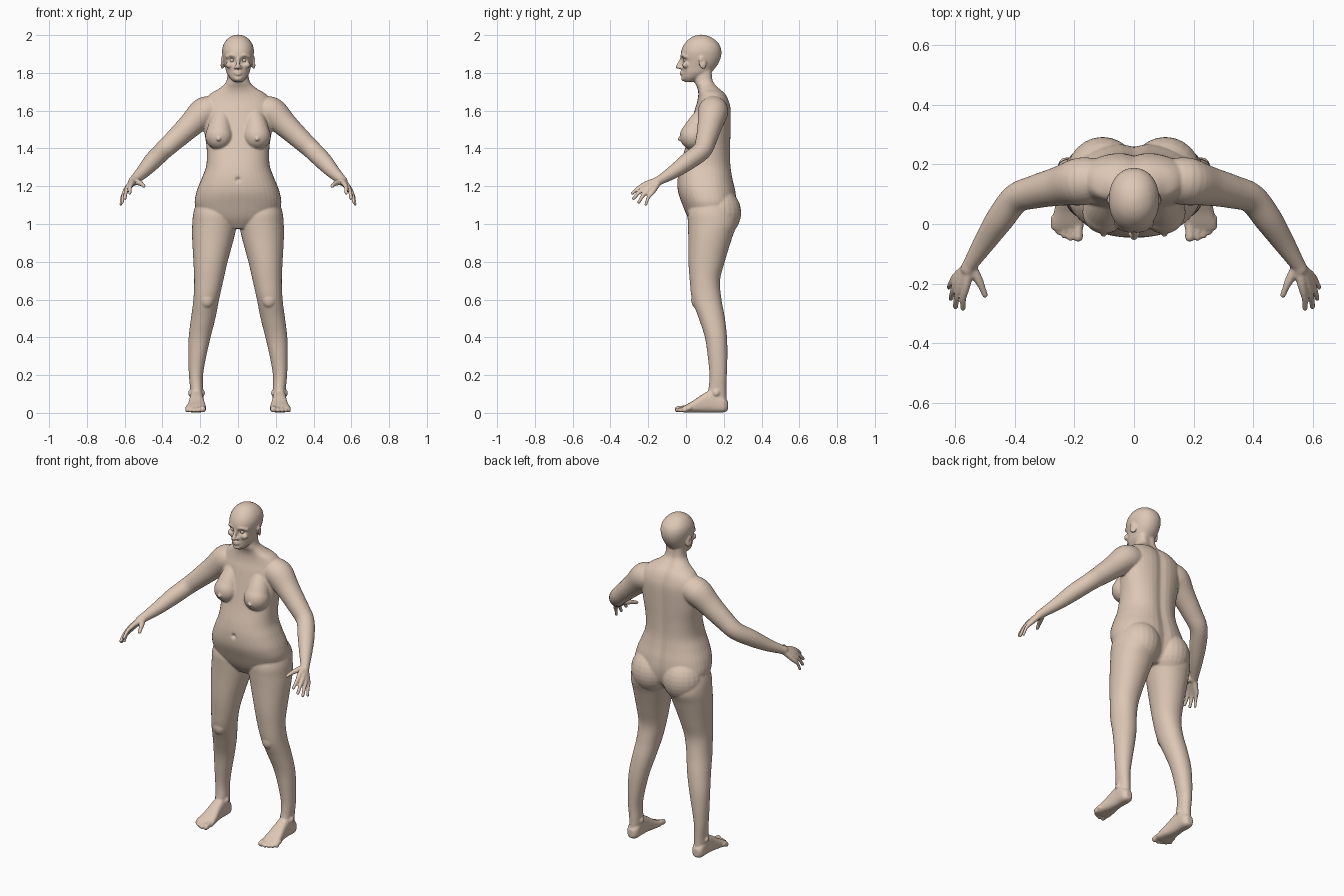
import bpy, bmesh, math
from mathutils import Vector, Matrix

skin = bpy.data.materials.new("skin")
skin.diffuse_color = (0.72, 0.57, 0.46, 1)
bm = bmesh.new()


def smooth_path(rows, steps=5):
    """Catmull-Rom interpolation through rows of numbers."""
    out, n = [], len(rows)
    for i in range(n - 1):
        p = [rows[max(0, min(n - 1, i + k))] for k in (-1, 0, 1, 2)]
        for j in range(steps):
            t = j / steps
            out.append([0.5 * (2 * b + (c - a) * t + (2 * a - 5 * b + 4 * c - d) * t * t
                               + (3 * b - a - 3 * c + d) * t ** 3) for a, b, c, d in zip(*p)])
    return out + [list(rows[-1])]


def skin_rings(rings, mirror):
    for s in ((1, -1) if mirror else (1,)):
        vs = [[bm.verts.new((p[0] * s, p[1], p[2])) for p in r] for r in rings]
        n = len(vs[0])
        for a, b in zip(vs, vs[1:]):
            for i in range(n):
                bm.faces.new((a[i], a[(i + 1) % n], b[(i + 1) % n], b[i]))
        bm.faces.new(vs[0][::-1])
        bm.faces.new(vs[-1])


def loft(rows, mirror=False, power=2.3, along="z", groove=0.0, n=40):
    """Rows are (position, x0, x1, w0, w1): box limits of each rounded section."""
    rings = []
    for h, x0, x1, w0, w1 in smooth_path(rows):
        ring = []
        for i in range(n):
            a = 2 * math.pi * i / n
            c, s = math.cos(a), math.sin(a)
            x = (x0 + x1) / 2 + (x1 - x0) / 2 * math.copysign(abs(c) ** (2 / power), c)
            w = (w0 + w1) / 2 + (w1 - w0) / 2 * math.copysign(abs(s) ** (2 / power), s)
            if s > 0:
                w -= groove * math.exp(-(x / 0.03) ** 2)
            ring.append((x, w, h) if along == "z" else (x, h, w))
        rings.append(ring)
    skin_rings(rings, mirror)


def ball(c, r, mirror=False, rot=(0, 0, 0)):
    for s in ((1, -1) if mirror else (1,)):
        m = Matrix.Translation((c[0] * s, c[1], c[2]))
        m = m @ Matrix.Rotation(rot[0], 4, 'X') @ Matrix.Rotation(rot[2] * s, 4, 'Z')
        m = m @ Matrix.Diagonal((*r, 1))
        bmesh.ops.create_uvsphere(bm, u_segments=24, v_segments=16, radius=1, matrix=m)


def tube(rows, mirror=False, n=20):
    """Rows are (x, y, z, radius); ends are rounded."""
    path, rings = smooth_path(rows), []
    for i, p in enumerate(path):
        a, b = path[max(0, i - 1)], path[min(len(path) - 1, i + 1)]
        t = (Vector(b[:3]) - Vector(a[:3])).normalized()
        u = t.cross(Vector((0.31, 0.9, 0.3))).normalized()
        v = t.cross(u)
        rings.append([Vector(p[:3]) + p[3] * (u * math.cos(k * 2 * math.pi / n)
                      + v * math.sin(k * 2 * math.pi / n)) for k in range(n)])
    skin_rings(rings, mirror)
    for p in (rows[0], rows[-1]):
        ball(p[:3], (p[3],) * 3, mirror)


# Torso and neck
loft([(z, -w, w, a, b) for z, w, a, b in (
    (0.975, .07, .05, .21), (1.03, .19, .012, .255), (1.10, .228, -.018, .27), (1.17, .22, -.042, .265),
    (1.24, .193, -.045, .25), (1.31, .168, -.033, .24), (1.40, .166, -.005, .238), (1.50, .18, .02, .24),
    (1.60, .188, .045, .24), (1.65, .178, .06, .23), (1.69, .145, .065, .21), (1.72, .095, .06, .178),
    (1.76, .060, .045, .15), (1.84, .055, .045, .145))], groove=0.012)
# Breasts and buttocks
tube([(.085, .10, 1.58, .05), (.095, .065, 1.52, .062), (.10, .04, 1.465, .073)], True)
ball((.102, -.036, 1.45), (.010, .008, .010), True)
ball((.105, .165, 1.06), (.122, .127, .135), True)

# Legs
loft([(1.13, .02, .215, .03, .24), (1.06, .004, .236, .01, .262), (1.0, .006, .242, .01, .27),
      (.93, .020, .243, .012, .245), (.80, .055, .236, .013, .205), (.70, .078, .232, .02, .18),
      (.60, .10, .236, .032, .188), (.50, .12, .249, .068, .206), (.40, .145, .261, .10, .217),
      (.30, .168, .263, .115, .219), (.20, .185, .260, .124, .216), (.12, .185, .253, .118, .214),
      (.05, .185, .253, .10, .215)], True, 2.1)
ball((.165, .055, .60), (.038, .028, .045), True)
for x in (.187, .252):
    ball((x, .16, .105), (.012, .018, .018), True)

# Feet and toes
loft([(.222, .203, .237, .015, .06), (.20, .185, .254, .003, .085), (.14, .183, .255, .002, .12),
      (.09, .180, .259, .002, .10), (.04, .172, .268, .002, .066), (0, .168, .277, .002, .043),
      (-.02, .172, .275, .004, .03)], True, 2.7, "y")
for x, y, r in ((.187, -.043, .017), (.213, -.045, .012), (.234, -.037, .0115), (.253, -.025, .011), (.269, -.008, .011)):
    tube([(x, .02, .026, r), (x, (y + .02) / 2, .024, r * .9), (x, y, r + .002, r)], True)

# Arms
tube([(.13, .145, 1.60, .075), (.18, .142, 1.59, .080), (.25, .127, 1.525, .066), (.33, .108, 1.45, .056),
      (.395, .085, 1.39, .050), (.45, .015, 1.335, .047), (.50, -.06, 1.28, .037),
      (.545, -.13, 1.237, .026), (.556, -.15, 1.226, .025)], True, 32)
# Palm and fingers, each running from the wrist through its knuckle
for knuckle, tip, r in (((.562, -.205, 1.215), (.573, -.283, 1.163), .0105), ((.58, -.203, 1.198), (.598, -.277, 1.135), .011),
                        ((.592, -.193, 1.182), (.613, -.25, 1.115), .0105), ((.598, -.177, 1.169), (.620, -.213, 1.103), .0095)):
    k, t = Vector(knuckle), Vector(tip)
    w = Vector((.552, -.142, 1.23)).lerp(k, .12)
    m = k.lerp(t, .5) + Vector((.004, -.004, .005))
    tube([(*w, .019), (*k, r * 1.4), (*m, r), (*t, r * .85)], True, 14)
tube([(.545, -.145, 1.228, .019), (.522, -.185, 1.218, .015), (.508, -.215, 1.21, .0115), (.499, -.238, 1.20, .010)], True)

# Skull and jaw
loft([(z, -w, w, a, b) for z, w, a, b in (
    (1.752, .022, -.006, .04), (1.772, .043, -.021, .085), (1.80, .060, -.021, .13), (1.83, .068, -.023, .158),
    (1.86, .076, -.021, .176), (1.89, .082, -.028, .186), (1.92, .084, -.024, .187), (1.95, .077, -.010, .177),
    (1.978, .058, .014, .150), (1.995, .033, .042, .118), (2.002, .010, .07, .09))], power=2.15)
# Nose, brow, cheeks, lips, chin and ears
tube([(0, -.020, 1.882, .009), (0, -.034, 1.85, .010), (0, -.043, 1.832, .012)])
ball((.013, -.030, 1.829), (.009, .012, .009), True)
tube([(.012, -.021, 1.888, .009), (.034, -.017, 1.894, .009), (.058, .002, 1.885, .009)], True)
ball((.044, -.002, 1.842), (.022, .018, .018), True)
for z, r in ((1.805, .0065), (1.793, .0075)):
    tube([(-.024, -.015, 1.799, .004), (0, -.026, z, r), (.024, -.015, 1.799, .004)])
ball((0, -.012, 1.770), (.022, .014, .014))
ball((.082, .088, 1.855), (.009, .022, .036), True, (.15, 0, .4))

# Fuse everything into one skin
bmesh.ops.recalc_face_normals(bm, faces=bm.faces)
mesh = bpy.data.meshes.new("body")
bm.to_mesh(mesh)
bm.free()
body = bpy.data.objects.new("body", mesh)
bpy.context.collection.objects.link(body)
fuse = body.modifiers.new("fuse", 'REMESH')
fuse.mode, fuse.voxel_size = 'VOXEL', 0.005
blend = body.modifiers.new("blend", 'SMOOTH')
blend.factor, blend.iterations = 0.5, 5
bpy.context.view_layer.objects.active = body
body.select_set(True)
bpy.ops.object.convert(target='MESH')

# Eye sockets, ear hollows and navel pressed into the skin
dents = [(Vector((s * .032, -.018, 1.868)), .014, Vector((0, .012, 0))) for s in (1, -1)]
dents += [(Vector((s * .092, .083, 1.858)), .012, Vector((-s * .006, 0, 0))) for s in (1, -1)]
dents.append((Vector((0, -.045, 1.235)), .012, Vector((0, .012, 0))))
for v in body.data.vertices:
    for c, r, push in dents:
        d = (v.co - c).length / r
        if d < 2.5:
            v.co += push * math.exp(-d * d)
body.data.materials.clear()
body.data.materials.append(skin)
bpy.ops.object.shade_smooth_by_angle(angle=math.radians(50))

# Eyes
for s, side in ((1, "left"), (-1, "right")):
    bpy.ops.mesh.primitive_uv_sphere_add(segments=20, ring_count=12, radius=.012, location=(s * .032, -.002, 1.867))
    eye = bpy.context.object
    eye.name = side + "_eye"
    eye.data.materials.append(skin)
    bpy.ops.object.shade_smooth_by_angle()
